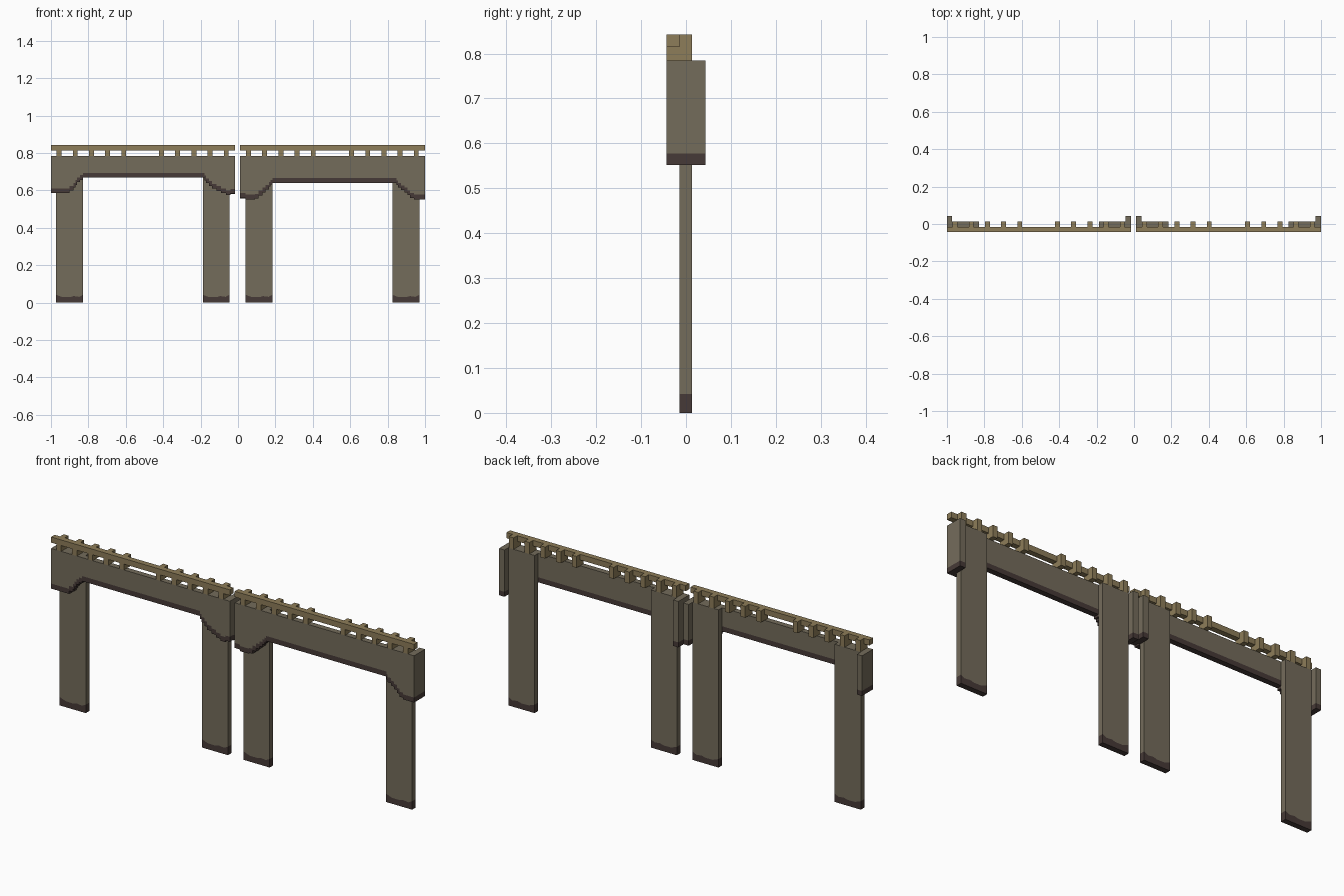
import bpy
import bmesh

old = bpy.data.objects.get("Cube")
if old:
    bpy.data.objects.remove(old, do_unlink=True)


def material(name, rgb):
    m = bpy.data.materials.new(name)
    m.use_nodes = True
    m.diffuse_color = (*rgb, 1)
    m.node_tree.nodes["Principled BSDF"].inputs["Base Color"].default_value = (*rgb, 1)
    return m


STONE = material("weathered grey brown", (0.175, 0.15, 0.105))
DARK = material("dark brown edge", (0.062, 0.042, 0.038))
WOOD = material("tan wood", (0.27, 0.205, 0.1))

FRONT, MID, BACK, RETURN_BACK = -0.043, -0.015, 0.013, 0.043
TOP, RAIL_LOW, RAIL_TOP = 0.785, 0.814, 0.842


def finish(name, bm, mats):
    bmesh.ops.recalc_face_normals(bm, faces=bm.faces)
    mesh = bpy.data.meshes.new(name)
    bm.to_mesh(mesh)
    bm.free()
    for m in mats:
        mesh.materials.append(m)
    bpy.context.collection.objects.link(bpy.data.objects.new(name, mesh))


def box(bm, x0, x1, y0, y1, z0, z1):
    verts = bmesh.ops.create_cube(bm, size=1)["verts"]
    for v in verts:
        v.co.x = x0 if v.co.x < 0 else x1
        v.co.y = y0 if v.co.y < 0 else y1
        v.co.z = z0 if v.co.z < 0 else z1


def banded_plate(name, stations, y0, y1):
    """Upright plate with a dark lower band; stations are (x, bottom, band top)."""
    bm = bmesh.new()
    rows = [[[bm.verts.new((x, y, z)) for y in (y0, y1)] for z in (low, band, TOP)]
            for x, low, band in stations]

    def face(verts, mat):
        bm.faces.new(verts).material_index = mat

    for a, b in zip(rows, rows[1:]):
        if b[0][0].co.x - a[0][0].co.x > 1e-5:
            for side in (0, 1):
                face((a[0][side], b[0][side], b[1][side], a[1][side]), 1)
                face((a[1][side], b[1][side], b[2][side], a[2][side]), 0)
            face((a[2][0], b[2][0], b[2][1], a[2][1]), 0)
        face((a[0][0], b[0][0], b[0][1], a[0][1]), 1)
    for end in (rows[0], rows[-1]):
        face((end[0][0], end[1][0], end[1][1], end[0][1]), 1)
        face((end[1][0], end[2][0], end[2][1], end[1][1]), 0)
    finish(name, bm, (STONE, DARK))


def stepped(points, thick=0.025):
    """Turn a sloping lower outline into small stair treads."""
    out = [(points[0][0], points[0][1], points[0][1] + thick)]
    for (xa, za), (xb, zb) in zip(points, points[1:]):
        count = max(1, round(abs(zb - za) / 0.014))
        for i in range(count):
            x = xa + (xb - xa) * (i + 1) / count
            z = za + (zb - za) * i / count
            n = za + (zb - za) * (i + 1) / count
            out += [(x, z, z + thick), (x, n, n + thick)]
    return out


def build_arch(side, x0, x1, arch, legs, returns, post_starts):
    banded_plate(side + "_front_beam", stepped(arch), FRONT, MID)
    # legs with an uneven dark foot
    for part, (a, b) in zip(("right", "left"), legs):
        w = b - a
        foot = [(a + w * t, 0, h) for t, h in
                ((0, 0.042), (0.22, 0.03), (0.5, 0.029), (0.65, 0.035), (0.85, 0.031), (1, 0.042))]
        banded_plate(f"{side}_arch_{part}_leg", foot, MID, BACK)
    # short side pieces wrapping round the beam ends
    for part, (a, b, low) in zip(("right", "left"), returns):
        banded_plate(f"{side}_arch_{part}_return", [(a, low, low + 0.025), (b, low, low + 0.025)],
                     MID, RETURN_BACK)
    # handrail and its posts
    bm = bmesh.new()
    box(bm, x0, x1, FRONT, MID, RAIL_LOW, RAIL_TOP)
    finish(side + "_top_rail", bm, (WOOD,))
    bm = bmesh.new()
    for start in post_starts:
        for i in range(5):
            c = start + i * 0.0865
            box(bm, c - 0.013, c + 0.013, FRONT, MID, TOP, RAIL_LOW)
            box(bm, c - 0.013, c + 0.013, MID, BACK, TOP, RAIL_TOP)
    finish(side + "_rail_posts", bm, (WOOD,))


build_arch("right", -1.0, -0.015,
           [(-1, 0.585), (-0.92, 0.585), (-0.88, 0.615), (-0.86, 0.645), (-0.83, 0.668),
            (-0.19, 0.668), (-0.17, 0.64), (-0.14, 0.61), (-0.09, 0.585), (-0.065, 0.575),
            (-0.04, 0.583), (-0.015, 0.583)],
           [(-0.972, -0.828), (-0.188, -0.045)],
           [(-1, -0.972, 0.585), (-0.045, -0.015, 0.58)],
           (-0.957, -0.409))
build_arch("left", 0.012, 1.0,
           [(0.012, 0.56), (0.04, 0.552), (0.09, 0.557), (0.13, 0.59), (0.165, 0.62),
            (0.185, 0.641), (0.84, 0.641), (0.855, 0.615), (0.89, 0.59), (0.92, 0.56),
            (0.94, 0.552), (1, 0.552)],
           [(0.041, 0.185), (0.825, 0.97)],
           [(0.012, 0.041, 0.556), (0.97, 1.0, 0.552)],
           (0.056, 0.607))
